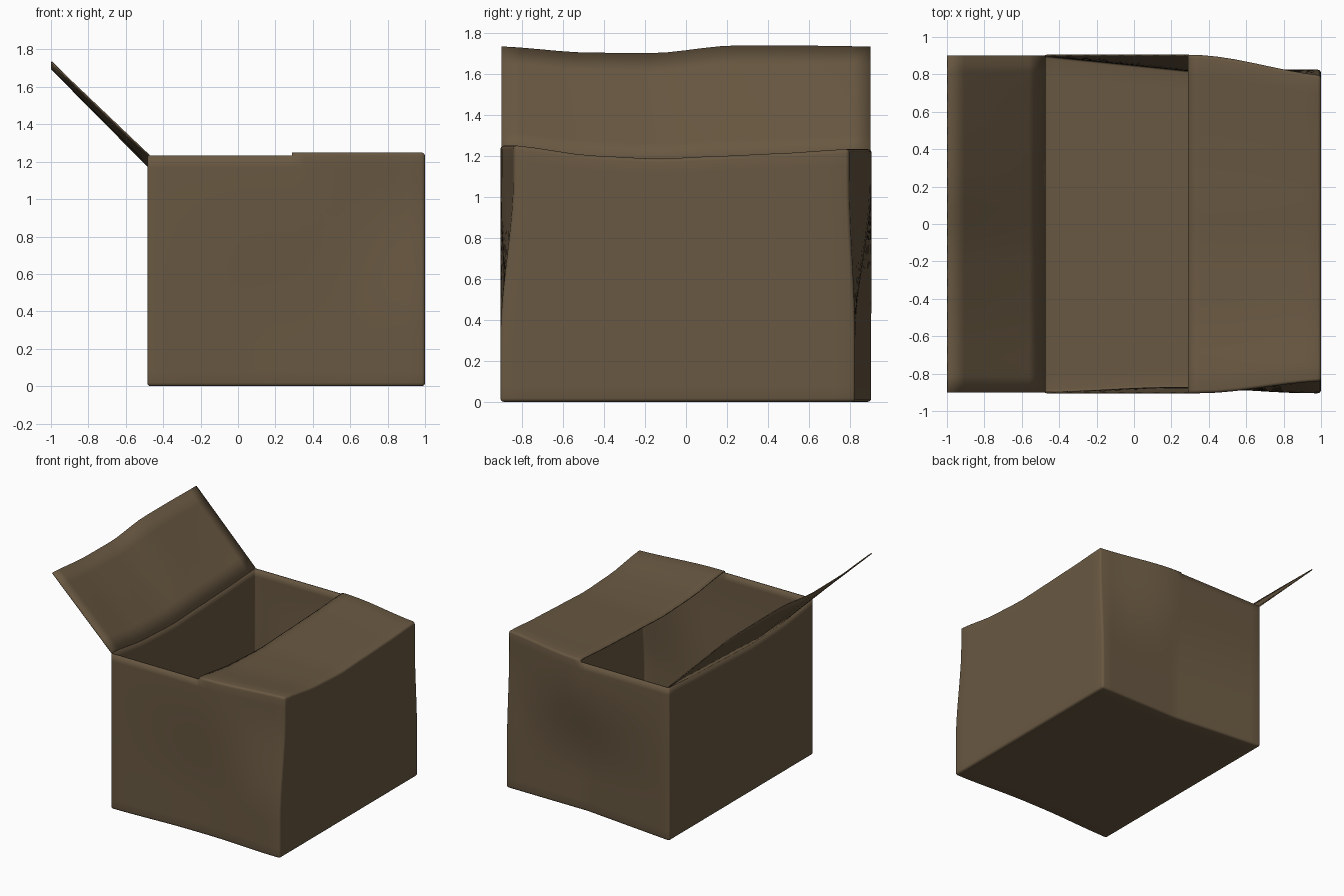
import bpy
import bmesh
import math
from mathutils import Vector

if "Cube" in bpy.data.objects:
    bpy.data.objects.remove(bpy.data.objects["Cube"], do_unlink=True)

X0, X1, HALF_Y, TOP = -0.485, 1.0, 0.905, 1.25
OPEN_X = 0.29

cardboard = bpy.data.materials.new("brown_cardboard")
cardboard.use_nodes = True
colour = (0.141, 0.098, 0.054, 1)
cardboard.diffuse_color = colour
shader = next(n for n in cardboard.node_tree.nodes if n.type == "BSDF_PRINCIPLED")
shader.inputs["Base Color"].default_value = colour
shader.inputs["Roughness"].default_value = 0.9


def smooth(a, b, v):
    t = min(max((v - a) / (b - a), 0), 1)
    return t * t * (3 - 2 * t)


def profile(points, v):
    """Soft interpolation through a few (position, value) pairs."""
    if v <= points[0][0]:
        return points[0][1]
    for (a, fa), (b, fb) in zip(points, points[1:]):
        if v <= b:
            t = (v - a) / (b - a)
            return fa + (fb - fa) * (0.5 * t + 0.5 * smooth(0, 1, t))
    return points[-1][1]


# Sag of the top along its depth, and the wavy free edge of the open flap
SAG = [(-0.9, 0), (-0.48, -0.05), (-0.13, -0.065), (0.2, -0.052), (0.5, -0.04), (0.9, -0.018)]
FLAP_END = [(-0.9, 1.73), (-0.5, 1.70), (-0.15, 1.697), (0.22, 1.735), (0.5, 1.735), (0.9, 1.73)]


def finish(name, bm, thickness, offset):
    bmesh.ops.recalc_face_normals(bm, faces=bm.faces[:])
    mesh = bpy.data.meshes.new(name)
    bm.to_mesh(mesh)
    bm.free()
    mesh.materials.append(cardboard)
    obj = bpy.data.objects.new(name, mesh)
    bpy.context.collection.objects.link(obj)
    bpy.ops.object.select_all(action="DESELECT")
    obj.select_set(True)
    bpy.context.view_layer.objects.active = obj
    bpy.ops.object.shade_smooth_by_angle(angle=math.radians(40))
    wall = obj.modifiers.new("board", "SOLIDIFY")
    wall.thickness = thickness
    wall.offset = offset
    return obj


def dent(co):
    """Push the straight box into its worn shape."""
    x, y, z = co
    high = smooth(0.3, 1.1, z)
    # Front wall: slight pinch low in the middle, strong dent at the upper corner
    front = 0.065 * smooth(0.35, 1.05, x) * high
    front += 0.025 * smooth(-0.5, 0.2, x) * smooth(0.95, 0.35, x) * (1 - high)
    # Back wall: leans in low down from the middle on, and at the upper corner
    low_back = 0.08 * min(max((x - X0) / (OPEN_X - X0), 0), 1)
    high_back = 0.11 * smooth(0.3, 1.1, x) / smooth(0.3, 1.1, 1.0)
    back = low_back + (high_back - low_back) * high
    side = (y + HALF_Y) / (2 * HALF_Y)
    sag = profile(SAG, y) * smooth(0.35, TOP, z)
    return Vector((x, y + front * (1 - side) - back * side, z + sag))


# Box body: rounded box, open over part of the top, with one closed flap
bm = bmesh.new()
bmesh.ops.create_cube(bm, size=1)
for v in bm.verts:
    v.co = Vector(((X0 + X1) / 2 + v.co.x * (X1 - X0), v.co.y * 2 * HALF_Y, (v.co.z + 0.5) * TOP))
bmesh.ops.bevel(bm, geom=bm.edges[:], offset=0.018, segments=3, profile=0.5, affect="EDGES")


def slice_box(axis, position):
    normal = Vector((0, 0, 0))
    normal[axis] = 1
    bmesh.ops.bisect_plane(bm, geom=bm.verts[:] + bm.edges[:] + bm.faces[:],
                           plane_co=normal * position, plane_no=normal)


slice_box(0, OPEN_X)
for i in range(1, 16):
    slice_box(0, X0 + (X1 - X0) * i / 16)
    slice_box(1, HALF_Y * (i / 8 - 1))
    slice_box(2, TOP * i / 16)
opening = [f for f in bm.faces
           if f.calc_center_median().x < OPEN_X and f.calc_center_median().z > TOP - 0.017]
bmesh.ops.delete(bm, geom=opening, context="FACES")
for v in bm.verts:
    v.co = dent(v.co)
finish("box_body", bm, 0.008, -1)

# Open flap: wavy sheet from the rim out to its free edge
bm = bmesh.new()
bmesh.ops.create_grid(bm, x_segments=6, y_segments=20, size=1)
for v in bm.verts:
    t, y = (v.co.x + 1) / 2, v.co.y * 0.9
    root = TOP - 0.015 + profile(SAG, y)
    v.co = Vector((-0.477 - 0.52 * t, y, root + (profile(FLAP_END, y) - root) * t))
finish("open_flap", bm, 0.008, 0)
